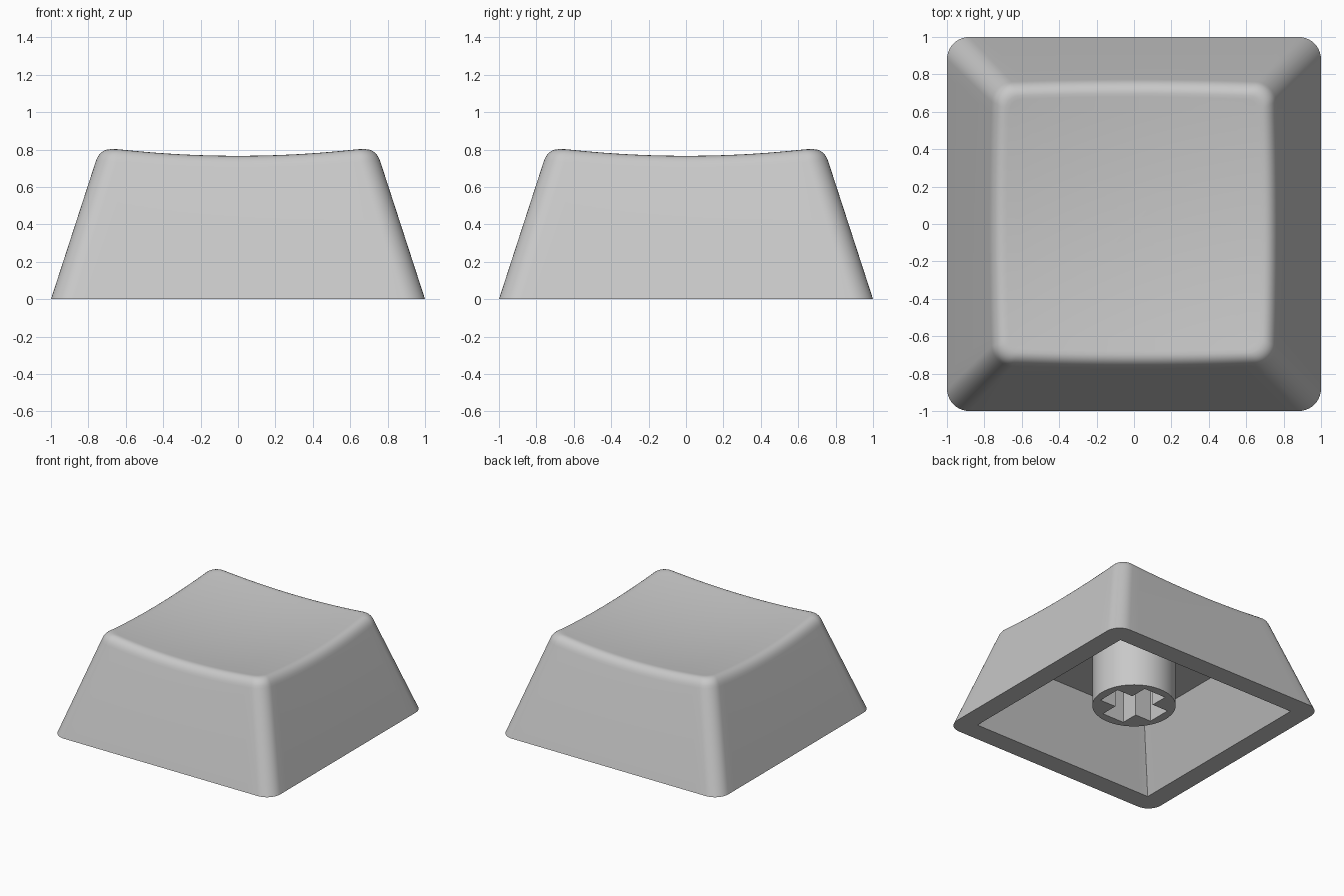
import bpy, bmesh, math

if "Cube" in bpy.data.objects:
    bpy.data.objects.remove(bpy.data.objects["Cube"])

grey = bpy.data.materials.new("light_grey")
grey.diffuse_color = (0.58, 0.58, 0.58, 1)
grey.use_nodes = True
grey.node_tree.nodes["Principled BSDF"].inputs["Base Color"].default_value = grey.diffuse_color

SLOPE = 0.325           # inward lean of the side walls
CORNER, SIDE = 10, 20   # segments per rounded corner / straight side


def dish(x, y):
    """Height of the scooped top surface."""
    return 0.724 + 0.088 * (x * x + y * y)


def rounded_square(w, r):
    """Points around a square of half width w with corner radius r."""
    pts = []
    for q in range(4):
        a0 = q * math.pi / 2
        c, s = math.cos(a0), math.sin(a0)
        local = [(w, (w - r) * (2 * i / SIDE - 1)) for i in range(SIDE)]
        local += [(w - r + r * math.cos(t), w - r + r * math.sin(t))
                  for t in (i * math.pi / 2 / CORNER for i in range(CORNER))]
        pts += [(x * c - y * s, x * s + y * c) for x, y in local]
    return pts


def finish(obj, angle):
    obj.data.materials.clear()
    obj.data.materials.append(grey)
    bpy.ops.object.select_all(action='DESELECT')
    obj.select_set(True)
    bpy.context.view_layer.objects.active = obj
    bpy.ops.object.shade_smooth_by_angle(angle=math.radians(angle))


bm = bmesh.new()


def add_ring(points):
    return [bm.verts.new(p) for p in points]


def bridge(a, b):
    n = len(a)
    for i in range(n):
        j = (i + 1) % n
        bm.faces.new((a[i], a[j], b[j], b[i]))


# Outer wall and rounded top edge
N = 4 * (SIDE + CORNER)
edge = [dish(x, y) for x, y in rounded_square(0.73, 0.11)]
rings = [add_ring([(x, y, 0) for x, y in rounded_square(1, 0.12)])]
FILLET = 0.07
for step in range(8):
    t = step / 7
    pts = []
    for i in range(N):
        h = edge[i]
        w_edge = 1 - SLOPE * h
        # quadratic blend from wall, through the virtual edge, to the top
        p0 = (w_edge + SLOPE * FILLET, h - FILLET)
        p2x = w_edge - FILLET
        w = (1 - t) ** 2 * p0[0] + 2 * t * (1 - t) * w_edge + t * t * p2x
        z = (1 - t) ** 2 * p0[1] + 2 * t * (1 - t) * h
        x, y = rounded_square(w, 0.11 - 0.04 * t)[i]
        z += t * t * dish(x, y)
        pts.append((x, y, z))
    rings.append(add_ring(pts))

# Scooped top surface, shrinking rings to the centre
border = [v.co.copy() for v in rings[-1]]
for k in range(9, 0, -1):
    f = k / 10
    rings.append(add_ring([(p.x * f, p.y * f, dish(p.x * f, p.y * f)) for p in border]))
for a, b in zip(rings, rings[1:]):
    bridge(a, b)
centre = bm.verts.new((0, 0, dish(0, 0)))
for i in range(N):
    bm.faces.new((rings[-1][i], rings[-1][(i + 1) % N], centre))

# Bottom rim, sharp-cornered inner walls and flat ceiling
CEILING = 0.51
rim = add_ring([(x, y, 0) for x, y in rounded_square(0.837, 0.002)])
roof = add_ring([(x, y, CEILING) for x, y in rounded_square(0.62, 0.002)])
bridge(rim, rings[0])
bridge(roof, rim)
bm.faces.new(roof)
bmesh.ops.recalc_face_normals(bm, faces=bm.faces)
mesh = bpy.data.meshes.new("cap_shell")
bm.to_mesh(mesh)
bm.free()
shell = bpy.data.objects.new("cap_shell", mesh)
bpy.context.collection.objects.link(shell)
finish(shell, 35)

# Mounting stem: round post with a cross-shaped socket
A, B = 0.245, 0.10
cross = [(A, -B), (A, B), (B, B), (B, A), (-B, A), (-B, B),
         (-A, B), (-A, -B), (-B, -B), (-B, -A), (B, -A), (B, -B)]
circle = [(0.314 * math.cos(i * math.pi / 32), 0.314 * math.sin(i * math.pi / 32))
          for i in range(64)]
curve = bpy.data.curves.new("stem", 'CURVE')
curve.dimensions = '2D'
curve.fill_mode = 'BOTH'
BOTTOM = 0.11
curve.extrude = (CEILING + 0.005 - BOTTOM) / 2
for outline in (circle, cross):
    spline = curve.splines.new('POLY')
    spline.points.add(len(outline) - 1)
    for p, (x, y) in zip(spline.points, outline):
        p.co = (x, y, 0, 1)
    spline.use_cyclic_u = True
stem = bpy.data.objects.new("stem", curve)
stem.location.z = (CEILING + 0.005 + BOTTOM) / 2
bpy.context.collection.objects.link(stem)
bpy.context.view_layer.objects.active = stem
stem.select_set(True)
shell.select_set(False)
bpy.ops.object.convert(target='MESH')
stem = bpy.context.view_layer.objects.active
stem.name = "stem"

# Weld the converted post and make its faces point outward
bm = bmesh.new()
bm.from_mesh(stem.data)
bmesh.ops.remove_doubles(bm, verts=bm.verts, dist=0.0005)
bmesh.ops.recalc_face_normals(bm, faces=bm.faces)
bm.to_mesh(stem.data)
bm.free()
finish(stem, 35)
